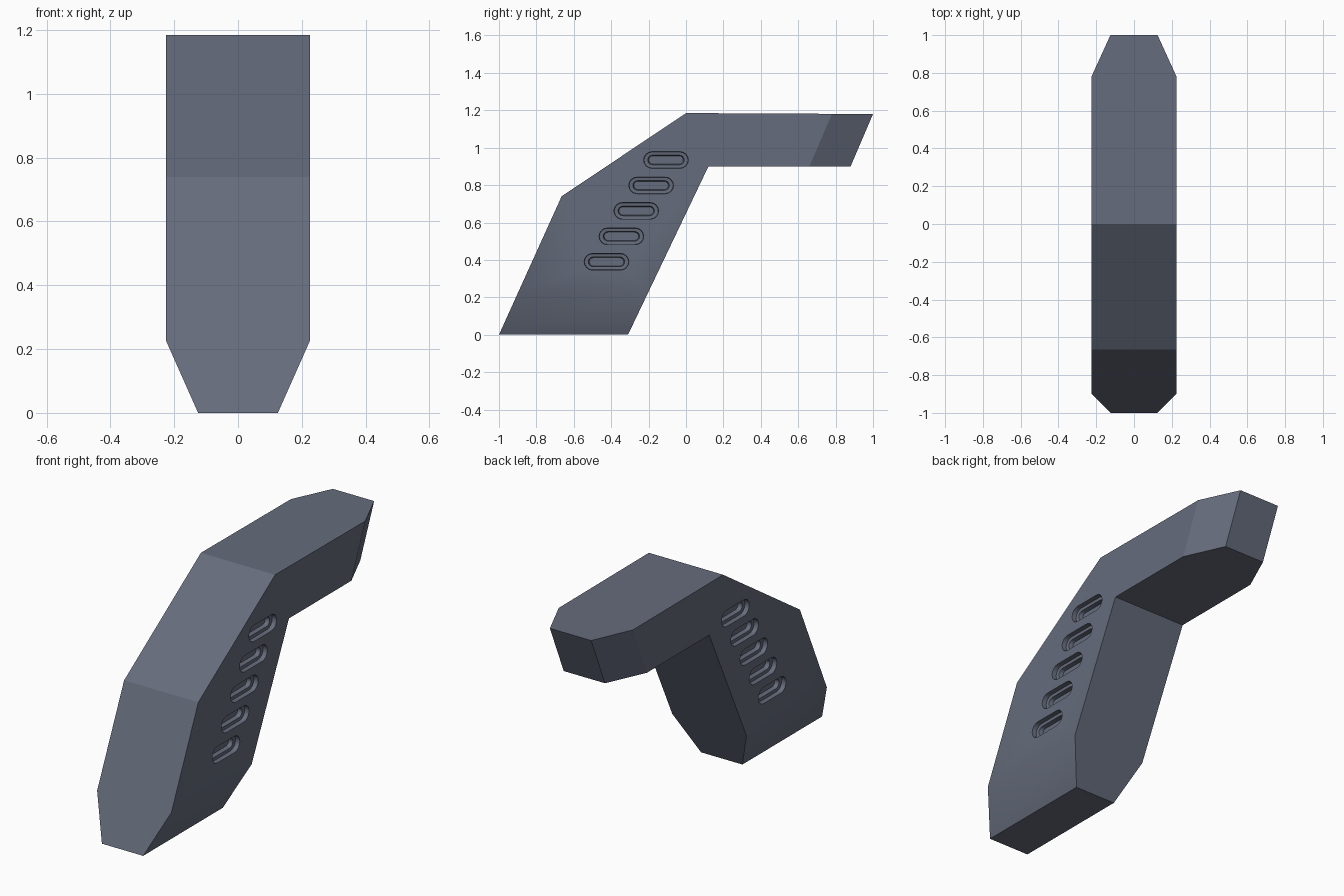
import bpy, bmesh, math
from mathutils import Vector

if "Cube" in bpy.data.objects:
    bpy.data.objects.remove(bpy.data.objects["Cube"])

HALF, TIP = 0.225, 0.125      # half width of the body, and at both ends

mat = bpy.data.materials.new("slate grey")
mat.diffuse_color = (0.13, 0.15, 0.20, 1)
mat.use_nodes = True
mat.node_tree.nodes["Principled BSDF"].inputs["Base Color"].default_value = mat.diffuse_color

# Body: side profile (y, z) extruded across x
profile = [(-1, 0), (-0.31, 0), (0.12, 0.9), (0.88, 0.9),
           (1, 1.18), (0, 1.185), (-0.665, 0.74)]
bm = bmesh.new()
face = bm.faces.new([bm.verts.new((-HALF, y, z)) for y, z in profile])
ext = bmesh.ops.extrude_face_region(bm, geom=[face])["geom"]
bmesh.ops.translate(bm, vec=(2 * HALF, 0, 0),
                    verts=[g for g in ext if isinstance(g, bmesh.types.BMVert)])

# Cut lines where the foot and the rear end start to taper
end_normal = Vector((0, 0.28, -0.12)).normalized()
for co, no in (((0, 0, 0.225), (0, 0, 1)), ((0, 0.78, 1.18), end_normal)):
    bmesh.ops.bisect_plane(bm, geom=bm.verts[:] + bm.edges[:] + bm.faces[:],
                           plane_co=co, plane_no=no)
for v in bm.verts:
    at_end = (v.co - Vector((0, 1, 1.18))).dot(end_normal) > -0.01
    if v.co.z < 0.01 or at_end:
        v.co.x = math.copysign(TIP, v.co.x)
bmesh.ops.recalc_face_normals(bm, faces=bm.faces[:])
me = bpy.data.meshes.new("angled_body")
bm.to_mesh(me)
bm.free()
body = bpy.data.objects.new("angled_body", me)
bpy.context.collection.objects.link(body)
me.materials.append(mat)


# Rounded slot outline at a given x
def slot_ring(bm, x, cy, cz, length, height, n=8):
    r, s = height / 2, (length - height) / 2
    ring = []
    for side, start in ((1, -math.pi / 2), (-1, math.pi / 2)):
        for i in range(n + 1):
            a = start + math.pi * i / n
            ring.append(bm.verts.new((x, cy + side * s + r * math.cos(a),
                                      cz + r * math.sin(a))))
    return ring


# Stepped vent cutters, five on each side
bm = bmesh.new()
for sx in (-1, 1):
    for i in range(5):
        cy, cz = -0.425 + 0.0795 * i, 0.39 + 0.136 * i
        rings = [slot_ring(bm, sx * x, cy, cz, l, h) for x, l, h in
                 ((0.26, 0.245, 0.095), (0.20, 0.235, 0.085),
                  (0.198, 0.195, 0.052), (0.175, 0.185, 0.044))]
        for a, b in zip(rings, rings[1:]):
            for k in range(len(a)):
                j = (k + 1) % len(a)
                bm.faces.new((a[k], a[j], b[j], b[k]))
        bm.faces.new(rings[0])
        bm.faces.new(rings[-1])
bmesh.ops.recalc_face_normals(bm, faces=bm.faces[:])
cme = bpy.data.meshes.new("vent_cutter")
bm.to_mesh(cme)
bm.free()
cme.materials.append(mat)
cutter = bpy.data.objects.new("vent_cutter", cme)
bpy.context.collection.objects.link(cutter)
cutter.hide_render = True

# Carve the vents and remove the cutter
mod = body.modifiers.new("vents", 'BOOLEAN')
mod.operation, mod.solver, mod.object = 'DIFFERENCE', 'EXACT', cutter
bpy.context.view_layer.objects.active = body
body.select_set(True)
bpy.ops.object.modifier_apply(modifier=mod.name)
bpy.data.objects.remove(cutter)
bpy.ops.object.shade_smooth_by_angle(angle=math.radians(25))
